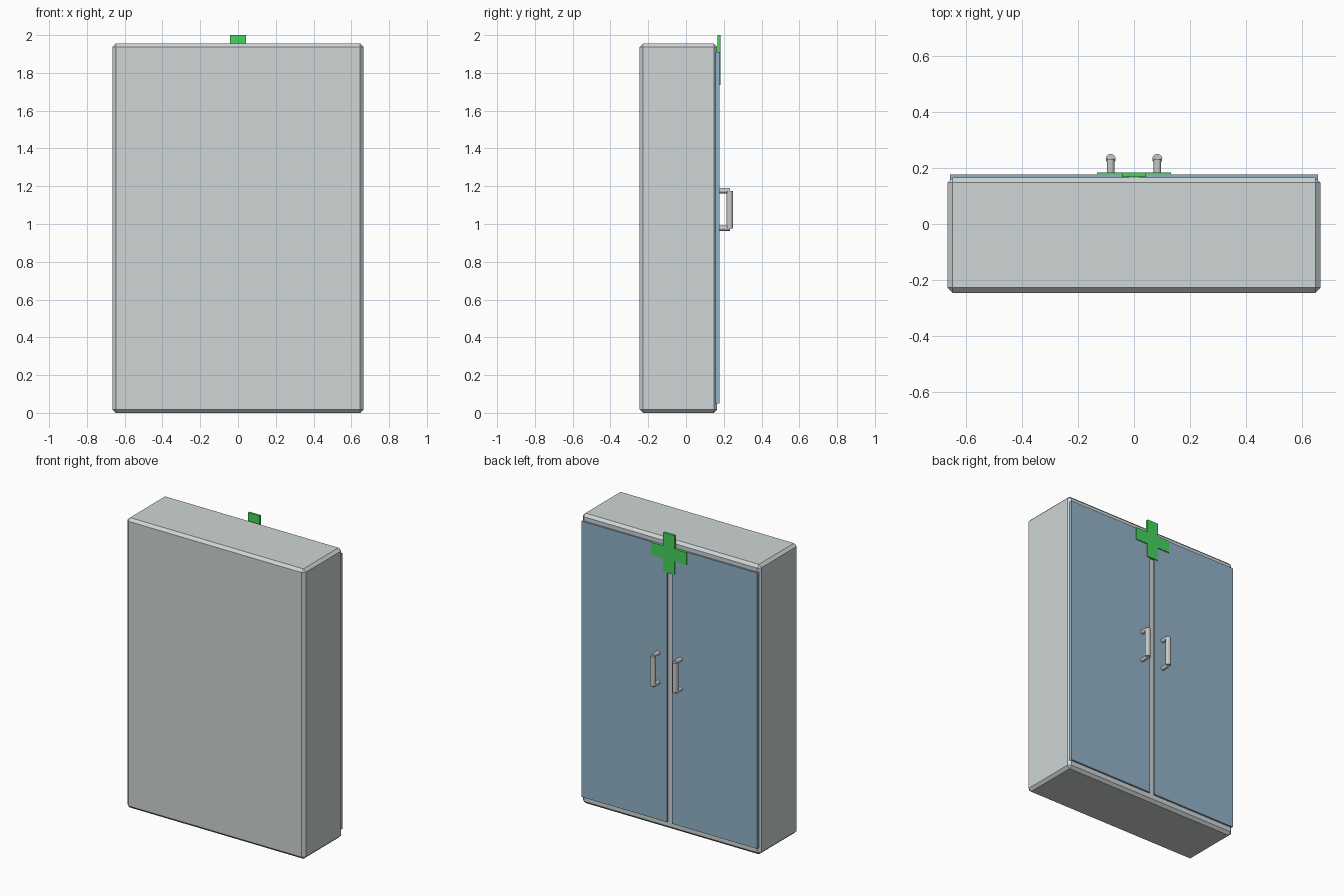
import bpy
import bmesh
from math import radians
from mathutils import Matrix, Vector

cube = bpy.data.objects.get("Cube")
if cube:
    bpy.data.objects.remove(cube, do_unlink=True)


def material(name, rgb):
    m = bpy.data.materials.new(name)
    m.use_nodes = True
    color = (*rgb, 1)
    m.diffuse_color = color
    m.node_tree.nodes["Principled BSDF"].inputs["Base Color"].default_value = color
    return m


shell_gray = material("shell gray", (0.62, 0.66, 0.66))
door_blue = material("door blue", (0.29, 0.45, 0.58))
cross_green = material("cross green", (0.06, 0.66, 0.11))
handle_gray = material("handle gray", (0.58, 0.58, 0.57))


def finish(bm, name, mat):
    mesh = bpy.data.meshes.new(name)
    bm.to_mesh(mesh)
    bm.free()
    mesh.materials.append(mat)
    ob = bpy.data.objects.new(name, mesh)
    bpy.context.collection.objects.link(ob)
    return ob


def box(name, low, high, mat, bevel=0):
    low, high = Vector(low), Vector(high)
    bm = bmesh.new()
    bmesh.ops.create_cube(bm, size=1, matrix=Matrix.Translation((low + high) / 2)
                          @ Matrix.Diagonal((*(high - low), 1)))
    if bevel:
        bmesh.ops.bevel(bm, geom=bm.edges[:], offset=bevel, segments=1, affect='EDGES')
    return finish(bm, name, mat)


def rod(name, start, end, radius, mat):
    start, end = Vector(start), Vector(end)
    axis = end - start
    turn = axis.to_track_quat('Z', 'Y').to_matrix().to_4x4()
    bm = bmesh.new()
    bmesh.ops.create_cone(bm, cap_ends=True, segments=12, radius1=radius, radius2=radius,
                          depth=axis.length,
                          matrix=Matrix.Translation((start + end) / 2) @ turn)
    return finish(bm, name, mat)


# Cabinet shell with chamfered edges
box("cabinet_shell", (-0.665, -0.245, 0), (0.665, 0.165, 1.955), shell_gray, 0.018)

# Doors and their handles
for side, s in (("left", 1), ("right", -1)):
    xs = sorted((s * 0.018, s * 0.655))
    box(side + "_door", (xs[0], 0.155, 0.05), (xs[1], 0.177, 1.91), door_blue)
    x = s * 0.083
    for level, z in (("lower", 0.977), ("upper", 1.176)):
        rod(f"{side}_handle_{level}_post", (x, 0.165, z), (x, 0.232, z), 0.014, handle_gray)
    rod(side + "_handle_bar", (x, 0.232, 0.977), (x, 0.232, 1.176), 0.018, handle_gray)

# Cross sign: one outline, extruded backwards
arm, reach, middle = 0.042, 0.132, 1.868
bm = bmesh.new()
corner = [(arm, reach), (arm, arm), (reach, arm)]
outline = []
for quarter in range(4):
    turn = Matrix.Rotation(radians(-90 * quarter), 2)
    outline += [turn @ Vector(p) for p in corner]
face = bm.faces.new([bm.verts.new((p.x, 0.167, middle + p.y)) for p in outline])
back = bmesh.ops.extrude_face_region(bm, geom=[face])
bmesh.ops.translate(bm, vec=(0, 0.016, 0),
                    verts=[v for v in back["geom"] if isinstance(v, bmesh.types.BMVert)])
bmesh.ops.recalc_face_normals(bm, faces=bm.faces[:])
finish(bm, "cross_sign", cross_green)
